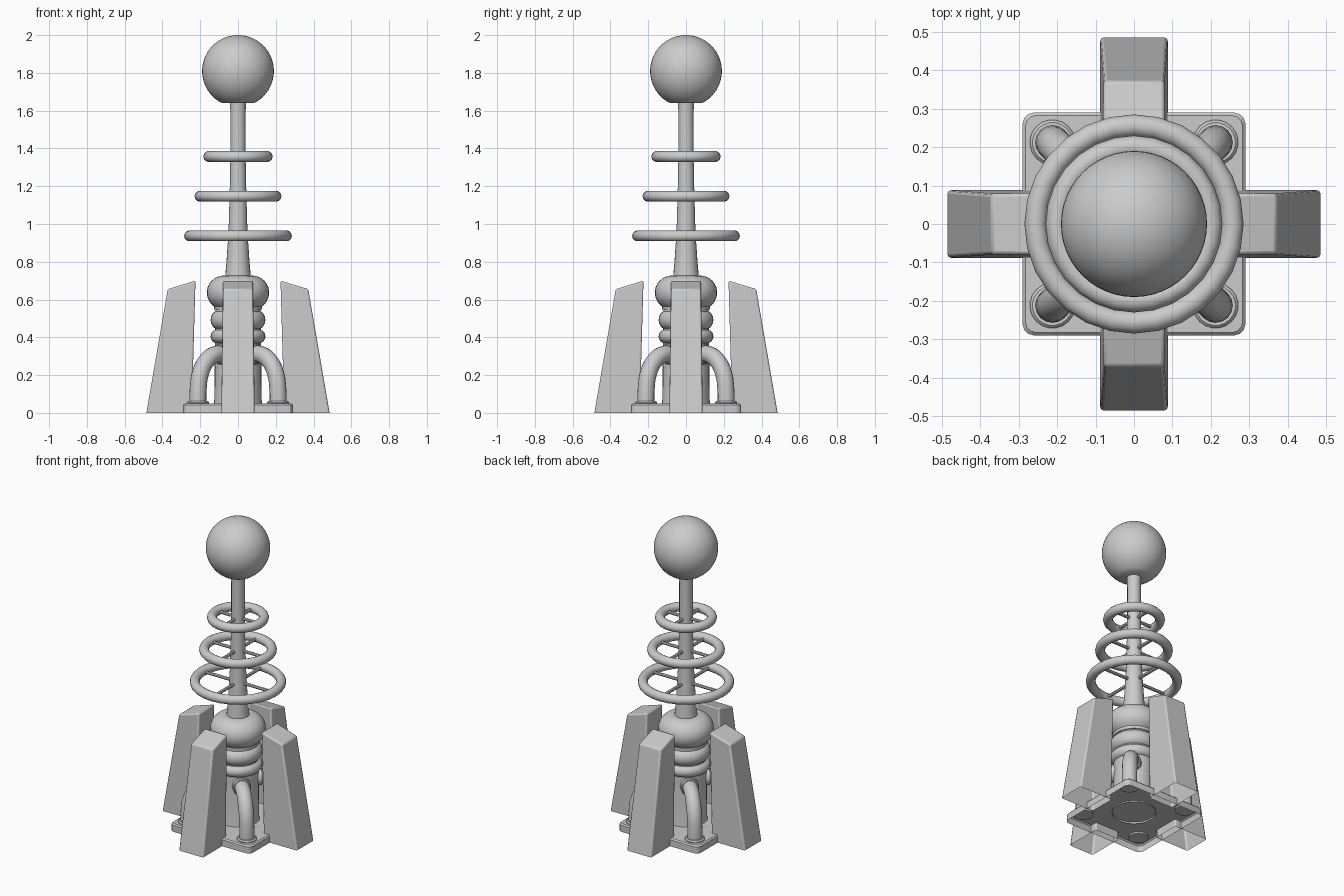
import bpy, bmesh
from math import sin, cos, pi, radians
from mathutils import Vector

if "Cube" in bpy.data.objects:
    bpy.data.objects.remove(bpy.data.objects["Cube"])


def finish(name, bm, angle=35):
    bmesh.ops.recalc_face_normals(bm, faces=bm.faces)
    me = bpy.data.meshes.new(name)
    bm.to_mesh(me)
    bm.free()
    ob = bpy.data.objects.new(name, me)
    bpy.context.collection.objects.link(ob)
    bpy.ops.object.select_all(action='DESELECT')
    ob.select_set(True)
    bpy.context.view_layer.objects.active = ob
    bpy.ops.object.shade_smooth_by_angle(angle=radians(angle))
    return ob


def lathe(name, profile, n=32):
    bm = bmesh.new()
    vs = [bm.verts.new((r, 0, z)) for r, z in profile]
    es = [bm.edges.new(p) for p in zip(vs, vs[1:])]
    bmesh.ops.spin(bm, geom=vs + es, cent=(0, 0, 0), axis=(0, 0, 1),
                   angle=2 * pi, steps=n, use_merge=True)
    bmesh.ops.remove_doubles(bm, verts=bm.verts, dist=1e-4)
    return finish(name, bm)


def arc(cr, cz, rr, rz, a0, a1, n):
    # elliptical profile arc, angles in degrees
    return [(cr + rr * cos(radians(a0 + (a1 - a0) * i / n)),
             cz + rz * sin(radians(a0 + (a1 - a0) * i / n))) for i in range(n + 1)]


def tube(name, path, radii, rot, n=16):
    # sweep circles along a path in the xz plane, then turn about z
    bm = bmesh.new()
    pts = [Vector((x, 0, z)) for x, z in path]
    rings = []
    for i, p in enumerate(pts):
        t = (pts[min(i + 1, len(pts) - 1)] - pts[max(i - 1, 0)]).normalized()
        side = Vector((0, 1, 0))
        up = t.cross(side)
        rings.append([bm.verts.new(p + radii[i] * (cos(2 * pi * k / n) * side + sin(2 * pi * k / n) * up))
                      for k in range(n)])
    for a, b in zip(rings, rings[1:]):
        for k in range(n):
            bm.faces.new((a[k], a[(k + 1) % n], b[(k + 1) % n], b[k]))
    for cap in (rings[0], rings[-1]):
        bm.faces.new(cap)
    ob = finish(name, bm)
    ob.rotation_euler.z = rot
    return ob


def bevel(ob, width, segments=2):
    m = ob.modifiers.new("bevel", 'BEVEL')
    m.width, m.segments = width, segments
    m.limit_method, m.angle_limit = 'ANGLE', radians(40)


# Base plate with rounded corners, open underneath
bm = bmesh.new()
S, R = 0.29, 0.03
outline = []
for q in range(4):
    for i in range(4):
        a = pi / 2 * (q + i / 3)
        c = Vector((cos(pi / 4 + q * pi / 2), sin(pi / 4 + q * pi / 2))) * (S - R) * 2 ** 0.5
        outline.append((c.x + R * cos(a), c.y + R * sin(a)))
levels = [[bm.verts.new((x * s, y * s, z)) for x, y in outline]
          for s, z in ((1, 0), (1, 0.042), (0.975, 0.05))]
for a, b in zip(levels, levels[1:]):
    for k in range(len(a)):
        j = (k + 1) % len(a)
        bm.faces.new((a[k], a[j], b[j], b[k]))
bm.faces.new(levels[-1])
finish("base_plate", bm, 30)

# Four leaning pylons around the base, open at the bottom
for q in range(4):
    bm = bmesh.new()
    prof = [(0.245, 0, 0.088), (0.485, 0, 0.088), (0.372, 0.655, 0.079), (0.225, 0.70, 0.081)]
    l = [bm.verts.new((x, w, z)) for x, z, w in prof]
    r = [bm.verts.new((x, -w, z)) for x, z, w in prof]
    bm.faces.new(l)
    bm.faces.new(r)
    for k in (1, 2, 3):
        j = (k + 1) % 4
        bm.faces.new((l[k], l[j], r[j], r[k]))
    ob = finish(f"pylon_{q + 1}", bm, 30)
    ob.rotation_euler.z = q * pi / 2
    bevel(ob, 0.009)

# Central column body and its swollen collars
lathe("column_body", [(0.13, 0.04), (0.125, 0.07), (0.122, 0.36), (0.12, 0.56)])
lathe("column_bulb", [(0.11, 0.54), (0.125, 0.545)] + arc(0.075, 0.637, 0.09, 0.09, -55, 90, 12) + [(0, 0.727)])
lathe("upper_collar", arc(0.098, 0.492, 0.047, 0.052, -90, 90, 12))
lathe("lower_collar", arc(0.108, 0.405, 0.037, 0.037, -90, 90, 12))

# Mast and ball on top
lathe("mast", [(0.068, 0.72), (0.061, 0.80), (0.054, 0.90), (0.049, 1.00), (0.046, 1.10),
               (0.042, 1.25), (0.040, 1.40), (0.040, 1.58), (0.043, 1.66)], 24)
lathe("top_ball", [(0, 1.64)] + arc(0, 1.81, 0.19, 0.19, -63.5, 90, 24), 48)

# Three spoked rings up the mast
for i, (z, outer) in enumerate(((0.937, 0.285), (1.147, 0.23), (1.357, 0.183))):
    t = 0.029
    bpy.ops.mesh.primitive_torus_add(location=(0, 0, z), major_radius=outer - t, minor_radius=t,
                                     major_segments=28, minor_segments=14)
    bpy.context.object.name = f"mast_ring_{i + 1}"
    bpy.ops.object.shade_smooth_by_angle(angle=radians(35))
    for q in range(4):
        tube(f"ring_{i + 1}_spoke_{q + 1}", [(0.03, z), (outer - t, z)], [0.01] * 2, q * pi / 2, 8)

# Curved corner pipes with flanges at both ends
bend = [(0.30, 0.04), (0.30, 0.10)] + arc(0.145, 0.13, 0.152, 0.182, 5, 90, 10) + [(0.09, 0.312)]
for q in range(4):
    rot = pi / 4 + q * pi / 2
    tube(f"corner_pipe_{q + 1}", bend, [0.045] * len(bend), rot)
    tube(f"pipe_foot_flange_{q + 1}", [(0.30, 0.04), (0.30, 0.056), (0.30, 0.063)], [0.059, 0.059, 0.052], rot, 20)
    tube(f"pipe_wall_flange_{q + 1}", [(0.10, 0.312), (0.136, 0.312), (0.142, 0.312)], [0.055, 0.055, 0.05], rot, 20)
